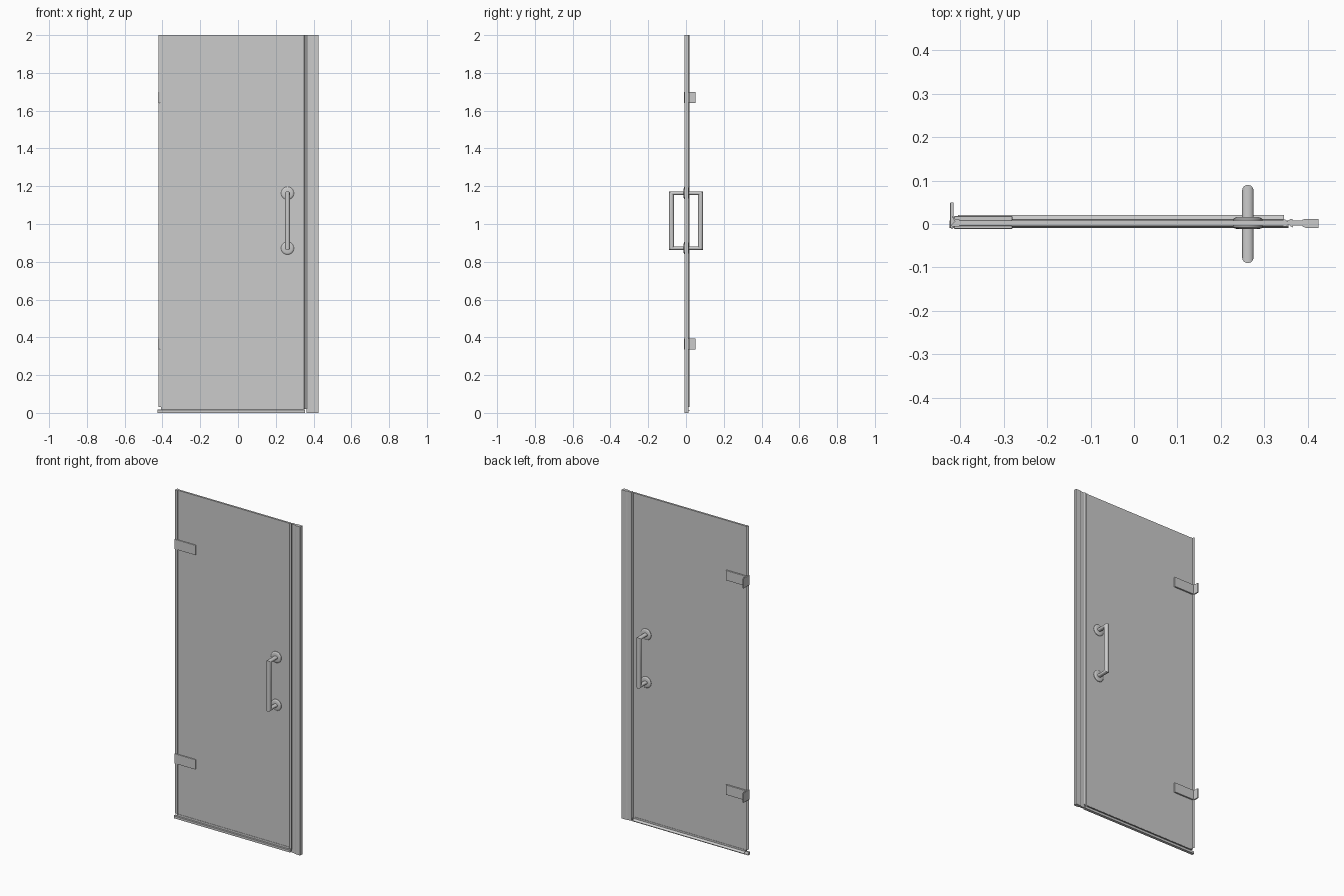
import bpy, bmesh, math

if "Cube" in bpy.data.objects:
    bpy.data.objects.remove(bpy.data.objects["Cube"])


def finish(name, bm, smooth=False):
    bmesh.ops.recalc_face_normals(bm, faces=bm.faces)
    mesh = bpy.data.meshes.new(name)
    bm.to_mesh(mesh)
    bm.free()
    ob = bpy.data.objects.new(name, mesh)
    bpy.context.collection.objects.link(ob)
    if smooth:
        bpy.context.view_layer.objects.active = ob
        ob.select_set(True)
        bpy.ops.object.shade_smooth_by_angle(angle=math.radians(35))
        ob.select_set(False)
    return ob


def prism(name, profile, lo, hi, axis="z"):
    """Extrude a closed profile: (x, y) along z, or (y, z) along x."""
    bm = bmesh.new()
    place = (lambda a, b, t: (a, b, t)) if axis == "z" else (lambda a, b, t: (t, a, b))
    low = [bm.verts.new(place(a, b, lo)) for a, b in profile]
    high = [bm.verts.new(place(a, b, hi)) for a, b in profile]
    n = len(profile)
    for i in range(n):
        j = (i + 1) % n
        bm.faces.new((low[i], low[j], high[j], high[i]))
    bm.faces.new(low[::-1])
    bm.faces.new(high)
    return finish(name, bm)


def box(name, x0, x1, y0, y1, z0, z1, bevel=0):
    ob = prism(name, [(x0, y0), (x1, y0), (x1, y1), (x0, y1)], z0, z1)
    if bevel:
        mod = ob.modifiers.new("bevel", "BEVEL")
        mod.width, mod.segments = bevel, 2
    return ob


def rings(name, loops):
    """Skin a closed-ended tube through rings of points."""
    bm = bmesh.new()
    vs = [[bm.verts.new(p) for p in loop] for loop in loops]
    n = len(vs[0])
    for a, b in zip(vs, vs[1:]):
        for i in range(n):
            bm.faces.new((a[i], a[(i + 1) % n], b[(i + 1) % n], b[i]))
    bm.faces.new(vs[0][::-1])
    bm.faces.new(vs[-1])
    return finish(name, bm, True)


FRONT, BACK = -0.004, 0.008

# Door glass
box("door_glass", -0.408, 0.348, FRONT, BACK, 0.018, 2.0)

# Fixed side strip and its wall channel
box("fixed_glass", 0.362, 0.395, FRONT, BACK, 0.0, 2.0)
prism("wall_channel", [(0.388, -0.006), (0.396, -0.009), (0.425, -0.009),
                       (0.425, 0.012), (0.396, 0.012), (0.388, 0.010)], 0.0, 2.0)

# Closing seal between door and fixed strip
prism("closing_seal", [(0.343, -0.006), (0.350, -0.006), (0.356, -0.001), (0.364, -0.008),
                       (0.366, -0.006), (0.366, 0.010), (0.360, 0.012), (0.353, 0.006),
                       (0.348, 0.010), (0.343, 0.010)], 0.02, 2.0)

# Hinge-side seal, interrupted by the hinges
hinge_z = (0.365, 1.67)
seal = [(-0.402, -0.006), (-0.402, BACK + 0.002), (-0.410, BACK + 0.002), (-0.417, 0.018),
        (-0.419, 0.017), (-0.412, 0.006), (-0.421, -0.003), (-0.420, -0.005), (-0.411, -0.006)]
for i, (a, b) in enumerate([(0.03, 0.335), (0.395, 1.64), (1.70, 2.0)]):
    prism(f"hinge_side_seal_{i + 1}", seal, a, b)

# Threshold bar and drip seal with a thin slanted fin
prism("threshold", [(-0.009, 0), (0.008, 0), (0.008, 0.010), (0.004, 0.018),
                    (-0.006, 0.018), (-0.009, 0.014)], -0.425, 0.356, "x")
prism("drip_seal", [(-0.006, 0.016), (0.010, 0.016), (0.021, 0.009), (0.021, 0.011),
                    (0.010, 0.020), (0.010, 0.030), (-0.006, 0.030)], -0.405, 0.345, "x")

# Hinges: glass clamp plates, spine and wall leaf
for label, z in zip(("lower", "upper"), hinge_z):
    z0, z1 = z - 0.03, z + 0.03
    box(f"{label}_hinge_front_plate", -0.414, -0.28, -0.011, FRONT, z0, z1, 0.0015)
    box(f"{label}_hinge_back_plate", -0.414, -0.28, BACK, 0.018, z0, z1, 0.0015)
    box(f"{label}_hinge_spine", -0.417, -0.407, -0.009, 0.016, z0 + 0.002, z1 - 0.002)
    box(f"{label}_hinge_wall_leaf", -0.423, -0.415, -0.010, 0.05, z0, z1, 0.002)

# Mitred pull handles with round roses on both faces
HX, N = 0.262, 32
ang = [2 * math.pi * i / N for i in range(N)]
for side, s, surface in (("front", -1, FRONT), ("back", 1, BACK)):
    def post(y, z, up):
        return [(HX + 0.013 * math.cos(a), y, z + up * 0.010 * math.sin(a)) for a in ang]

    def mitre(z, up):
        return [(HX + 0.013 * math.cos(a), s * (0.077 + 0.013 * math.sin(a)),
                 z + up * 0.010 * math.sin(a)) for a in ang]

    rings(f"{side}_handle", [post(surface, 1.163, 1), mitre(1.163, 1),
                             mitre(0.872, -1), post(surface, 0.872, -1)])
    for label, z in (("lower", 0.872), ("upper", 1.163)):
        profile = [(0.034, 0), (0.034, 0.003), (0.031, 0.006), (0.024, 0.008)]
        rings(f"{side}_{label}_rose",
              [[(HX + r * math.cos(a), surface + s * d, z + r * math.sin(a)) for a in ang]
               for r, d in profile])
